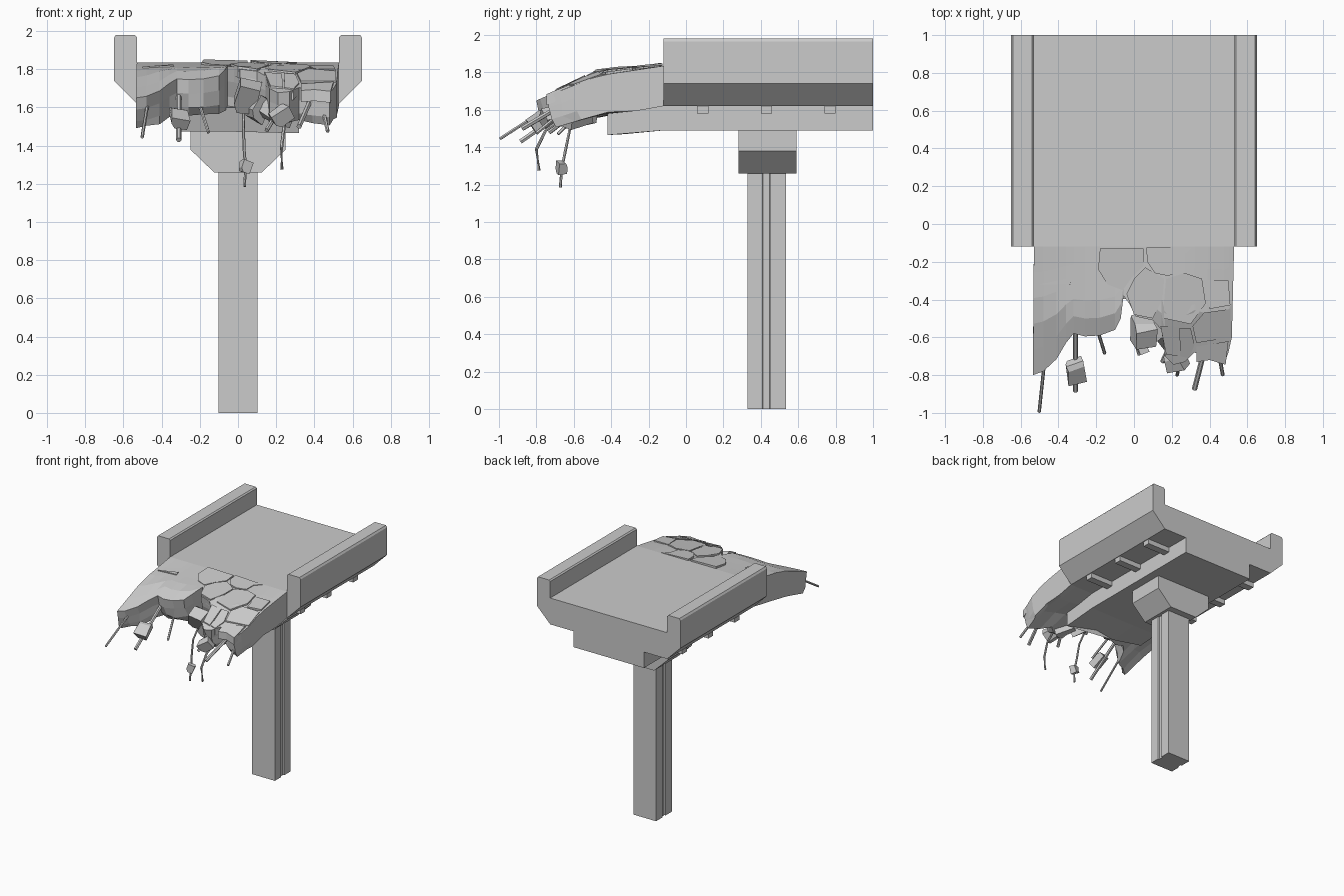
import bpy, bmesh, math, random
from mathutils import Vector, Euler

if "Cube" in bpy.data.objects:
    bpy.data.objects.remove(bpy.data.objects["Cube"])

rng = random.Random(4)


def make(name, verts, faces):
    me = bpy.data.meshes.new(name)
    me.from_pydata(verts, [], faces)
    bm = bmesh.new()
    bm.from_mesh(me)
    bmesh.ops.recalc_face_normals(bm, faces=bm.faces)
    bm.to_mesh(me)
    bm.free()
    ob = bpy.data.objects.new(name, me)
    bpy.context.collection.objects.link(ob)
    return ob


def loft(name, rings):
    """Skin equal-length closed rings and cap both ends."""
    n = len(rings[0])
    verts = [v for r in rings for v in r]
    faces = [tuple(range(n)), tuple(range((len(rings) - 1) * n, len(rings) * n))]
    for i in range(len(rings) - 1):
        for j in range(n):
            k = (j + 1) % n
            faces.append((i * n + j, i * n + k, (i + 1) * n + k, (i + 1) * n + j))
    return make(name, verts, faces)


def extrude_y(name, half, y0, y1):
    """Mirror a half profile in x and extrude it along y."""
    prof = half + [(-x, z) for x, z in reversed(half) if x > 0]
    return loft(name, [[(x, y, z) for x, z in prof] for y in (y0, y1)])


def box(name, x0, x1, y0, y1, z0, z1):
    return loft(name, [[(x0, y0, z), (x1, y0, z), (x1, y1, z), (x0, y1, z)] for z in (z0, z1)])


def interp(pts, t):
    for (a, va), (b, vb) in zip(pts, pts[1:]):
        if t >= b:
            return va + (vb - va) * (t - a) / (b - a)
    return pts[-1][1]


# Road deck with parapets
extrude_y("road_deck", [(0, 1.835), (0.53, 1.835), (0.53, 1.97), (0.54, 1.98), (0.64, 1.98),
                        (0.65, 1.965), (0.65, 1.74), (0.53, 1.62), (0, 1.62)], -0.12, 1.0)

# Box girder below the deck, sagging and ragged at its broken end
rings = [[(-0.32, 1, 1.49), (-0.1, 1, 1.49), (0.1, 1, 1.49), (0.32, 1, 1.49), (0.32, 1, 1.64), (-0.32, 1, 1.64)],
         [(-0.32, -.12, 1.49), (-0.1, -.12, 1.49), (0.1, -.12, 1.49), (0.32, -.12, 1.49),
          (0.32, -.12, 1.64), (-0.32, -.12, 1.64)],
         [(-0.32, -.30, 1.475), (-0.1, -.37, 1.475), (0.1, -.33, 1.47), (0.32, -.42, 1.465),
          (0.32, -.42, 1.60), (-0.32, -.38, 1.60)]]
loft("girder", rings)

# Cross ribs under the cantilevers
for i, y in enumerate((0.09, 0.43, 0.77)):
    for s in (-1, 1):
        a, b = sorted((s * 0.30, s * 0.525))
        box("cross_rib", a, b, y - 0.03, y + 0.03, 1.58, 1.63)

# Pier cap and grooved column
extrude_y("pier_cap", [(0, 1.495), (0.25, 1.495), (0.25, 1.38), (0.125, 1.26), (0, 1.26)], 0.28, 0.59)
col = [(0.103, 0.33), (0.103, 0.41), (0.092, 0.413), (0.092, 0.447), (0.103, 0.45), (0.103, 0.535)]
col += [(-x, y) for x, y in reversed(col)]
loft("pier_column", [[(x, y, z) for x, y in col] for z in (0, 1.262)])


# Sagging broken slab
def top_z(x, y):
    crown = 0.03 * (1 - (x / 0.54) ** 2) * max(0, 1 - abs(y + 0.47) / 0.35)
    return interp([(-0.12, 1.835), (-0.47, 1.78), (-0.8, 1.65)], y) + crown


def low_z(y):
    return interp([(-0.12, 1.62), (-0.45, 1.58), (-0.8, 1.475)], y)


edge = [(-.535, -.80), (-.48, -.78), (-.41, -.715), (-.36, -.63), (-.32, -.58), (-.26, -.595),
        (-.18, -.59), (-.10, -.56), (-.07, -.50), (-.055, -.38), (-.02, -.43), (.01, -.49),
        (.10, -.51), (.145, -.56), (.165, -.70), (.21, -.745), (.27, -.73), (.32, -.68), (.39, -.71),
        (.48, -.735), (.50, -.68), (.518, -.60)]
rings = []
for i, (x, yf) in enumerate(edge):
    end = i in (0, len(edge) - 1)
    back = x if not end else math.copysign(0.53, x)
    ring = []
    for k in range(6):
        t = k / 5
        y = -0.12 + (yf + 0.12) * t
        ring.append((back + (x - back) * t, y, top_z(x, y)))
    for t, inset in ((0.35, 0.02), (0.7, 0.035)):
        y = yf + inset + rng.uniform(-0.02, 0.03)
        ring.append((x, y, top_z(x, yf) * (1 - t) + low_z(yf) * t))
    yb = min(-0.25, yf + 0.05 + rng.uniform(-0.02, 0.04))
    for k in range(4):
        t = 1 - k / 3
        y = -0.12 + (yb + 0.12) * t
        ring.append((back + (x - back) * t, y, low_z(y) + (rng.uniform(-.012, .012) if 0 < k < 3 else 0)))
    rings.append(ring)
loft("broken_slab", rings)

# Cracked surface plates lifted off the slab
plates = [
    [(.065, -.125), (.07, -.20), (.11, -.26), (.18, -.275), (.25, -.25), (.26, -.17), (.31, -.125)],
    [(-.18, -.13), (-.19, -.24), (-.14, -.32), (-.06, -.35), (-.01, -.28), (.05, -.22), (.05, -.13)],
    [(-.04, -.37), (.0, -.29), (.06, -.23), (.16, -.29), (.15, -.40), (.10, -.50), (.0, -.48)],
    [(.17, -.29), (.27, -.26), (.36, -.29), (.38, -.42), (.30, -.53), (.16, -.50), (.16, -.40)],
    [(.37, -.30), (.50, -.30), (.51, -.43), (.40, -.45)],
    [(.37, -.47), (.51, -.45), (.515, -.60), (.33, -.63), (.31, -.54)],
    [(.14, -.54), (.23, -.545), (.235, -.70), (.17, -.69)],
    [(.24, -.55), (.30, -.55), (.32, -.64), (.29, -.71), (.245, -.70)],
    [(.33, -.65), (.50, -.62), (.485, -.745), (.40, -.72), (.33, -.73)]]
for p in plates:
    cx, cy = (sum(c) / len(p) for c in zip(*p))
    tx, ty = rng.uniform(-.05, .05), rng.uniform(-.05, .05)
    hi = [(x, y, top_z(x, y) + .009 + tx * (x - cx) + ty * (y - cy)) for x, y in p]
    loft("cracked_plate", [[(x, y, z - 0.06) for x, y, z in hi], hi])

# Raised crack lip on the left half
loft("crack_lip", [[(x, y, top_z(x, y) + d) for x, y in ((-.50, -.32), (-.34, -.285), (-.335, -.32))]
                   for d in (-.03, .008)])


# Rubble chunks
def chunk(loc, size, rot):
    bm = bmesh.new()
    bmesh.ops.create_cube(bm, size=1)
    bm.edges.ensure_lookup_table()
    bmesh.ops.bevel(bm, geom=[bm.edges[0], bm.edges[5]], offset=0.25, segments=1, affect='EDGES')
    R = Euler(rot)
    for v in bm.verts:
        j = Vector([rng.uniform(-.08, .08) for _ in range(3)])
        q = v.co + j
        q = Vector((q.x * size[0], q.y * size[1], q.z * size[2]))
        q.rotate(R)
        v.co = q + Vector(loc)
    me = bpy.data.meshes.new("rubble_chunk")
    bm.to_mesh(me)
    bm.free()
    bpy.context.collection.objects.link(bpy.data.objects.new("rubble_chunk", me))


chunk((-.31, -.78, 1.545), (.10, .11, .06), (.6, .2, .3))
chunk((.05, -.56, 1.66), (.12, .12, .15), (.5, .2, .1))
chunk((.22, -.72, 1.56), (.10, .09, .08), (.4, -.6, .2))
chunk((.04, -.665, 1.29), (.055, .05, .065), (.1, .3, .4))
chunk((.10, -.55, 1.60), (.09, .12, .13), (.2, .4, .5))
chunk((.20, -.60, 1.57), (.13, .14, .10), (.3, .2, .7))


# Reinforcing bars
def bar(pts, r):
    rings = []
    for i, p in enumerate(pts):
        d = Vector(pts[min(i + 1, len(pts) - 1)]) - Vector(pts[max(i - 1, 0)])
        q = d.to_track_quat('Z', 'Y')
        rings.append([tuple(Vector(p) + q @ Vector((r * math.cos(a), r * math.sin(a), 0)))
                      for a in (k * math.pi / 3 for k in range(6))])
    loft("reinforcing_bar", rings)


bar([(-.475, -.74, 1.61), (-.502, -.995, 1.445)], .009)
bar([(-.31, -.54, 1.67), (-.31, -.885, 1.43)], .014)
bar([(-.20, -.54, 1.61), (-.155, -.685, 1.47)], .009)
bar([(.03, -.55, 1.58), (.028, -.62, 1.50), (.032, -.645, 1.38), (.04, -.665, 1.28), (.034, -.672, 1.185)], .008)
bar([(.25, -.66, 1.55), (.24, -.75, 1.49), (.228, -.80, 1.39), (.23, -.785, 1.275)], .009)
bar([(.38, -.64, 1.64), (.32, -.875, 1.50)], .014)
bar([(.445, -.66, 1.59), (.47, -.80, 1.475)], .010)
bar([(.21, -.60, 1.58), (.15, -.73, 1.48)], .012)
